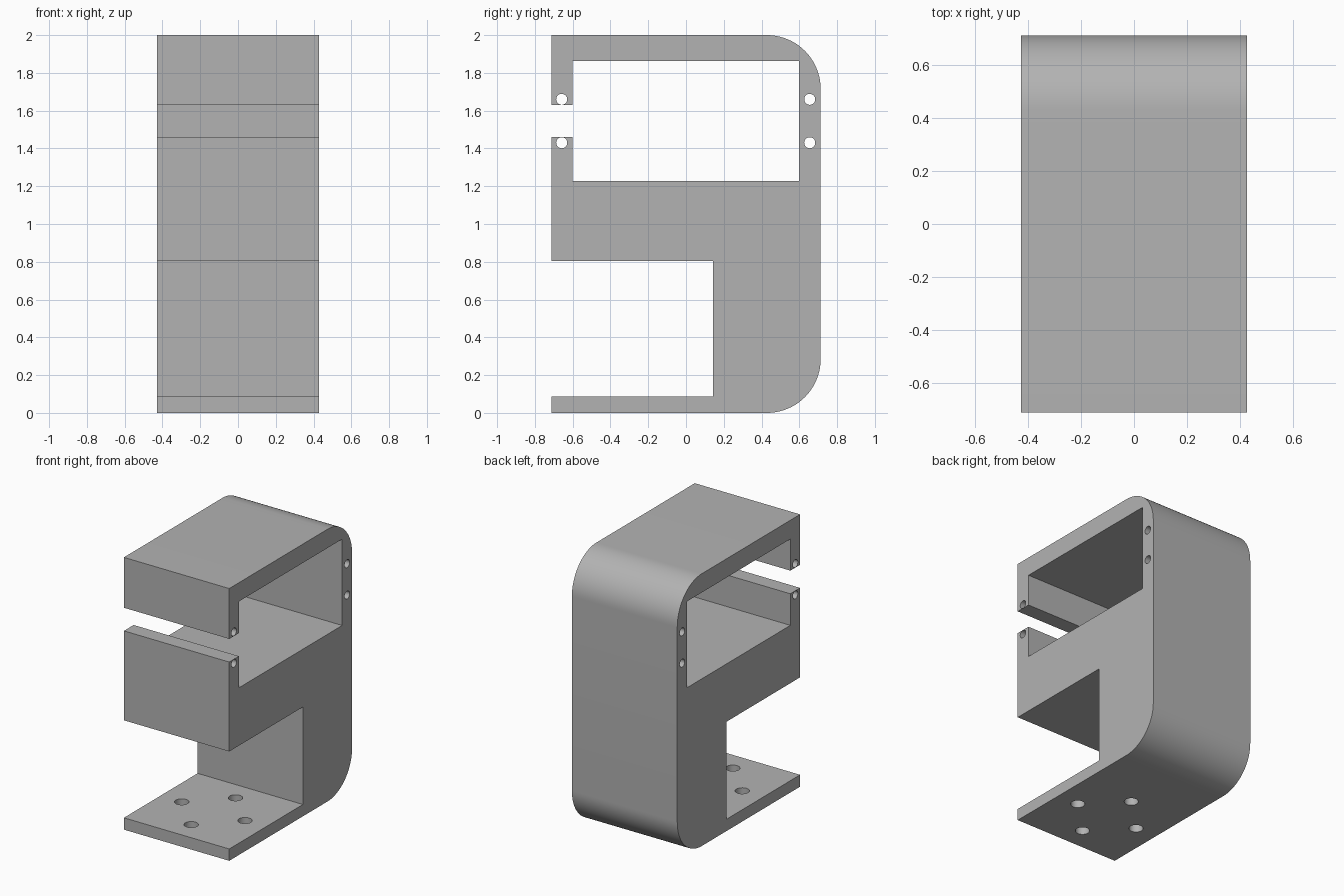
import bpy, bmesh
from math import sin, cos, pi

old = bpy.data.objects.get("Cube")
if old:
    bpy.data.objects.remove(old, do_unlink=True)

HALF_W, DEPTH, RADIUS = 0.428, 0.713, 0.285

grey = bpy.data.materials.new("light grey plastic")
grey.use_nodes = True
colour = (0.45, 0.45, 0.45, 1)
grey.diffuse_color = colour
grey.node_tree.nodes["Principled BSDF"].inputs["Base Color"].default_value = colour


def arc(cy, cz, start, steps=20):
    """Quarter circle in the side plane, counter-clockwise."""
    angles = [start + pi / 2 * i / steps for i in range(steps + 1)]
    return [(cy + RADIUS * cos(a), cz + RADIUS * sin(a)) for a in angles]


def cutter(name, location, radius, depth, rotation=(0, 0, 0)):
    bpy.ops.mesh.primitive_cylinder_add(vertices=32, radius=radius, depth=depth,
                                        location=location, rotation=rotation)
    ob = bpy.context.object
    ob.name = name
    ob.data.materials.append(grey)
    return ob


# Side profile: foot plate, rounded spine, top arm, window with front slot, shelf
profile = [(-DEPTH, 0)]
profile += arc(DEPTH - RADIUS, RADIUS, -pi / 2)
profile += arc(DEPTH - RADIUS, 2 - RADIUS, 0)
profile += [(-DEPTH, 2), (-DEPTH, 1.63), (-0.6, 1.63), (-0.6, 1.862),
            (0.598, 1.862), (0.598, 1.228), (-0.6, 1.228), (-0.6, 1.46),
            (-DEPTH, 1.46), (-DEPTH, 0.803), (0.142, 0.803),
            (0.142, 0.087), (-DEPTH, 0.087)]

# Bracket body: extrude the profile across the width
bm = bmesh.new()
face = bm.faces.new([bm.verts.new((-HALF_W, y, z)) for y, z in profile])
side = bmesh.ops.extrude_face_region(bm, geom=[face])["geom"]
bmesh.ops.translate(bm, vec=(2 * HALF_W, 0, 0),
                    verts=[g for g in side if isinstance(g, bmesh.types.BMVert)])
bmesh.ops.recalc_face_normals(bm, faces=bm.faces)
mesh = bpy.data.meshes.new("bracket_body")
bm.to_mesh(mesh)
bm.free()
mesh.materials.append(grey)
body = bpy.data.objects.new("bracket_body", mesh)
bpy.context.collection.objects.link(body)

# Pin holes running across the width, beside the window
holes = [cutter("pin_hole_cutter", (0, y, z), 0.029, 1.2, (0, pi / 2, 0))
         for y in (-0.658, 0.655) for z in (1.43, 1.66)]

# Four screw holes in a diamond on the foot plate
holes += [cutter("screw_hole_cutter",
                 (0.257 * cos(i * pi / 2), -0.286 + 0.257 * sin(i * pi / 2), 0.04),
                 0.048, 0.3) for i in range(4)]

# Cut the holes, then remove the cutters
bpy.ops.object.select_all(action='DESELECT')
body.select_set(True)
bpy.context.view_layer.objects.active = body
for hole in holes:
    mod = body.modifiers.new("hole", 'BOOLEAN')
    mod.operation, mod.solver, mod.object = 'DIFFERENCE', 'EXACT', hole
    bpy.ops.object.modifier_apply(modifier=mod.name)
for hole in holes:
    bpy.data.objects.remove(hole, do_unlink=True)

bpy.ops.object.shade_smooth_by_angle(angle=pi / 6)
